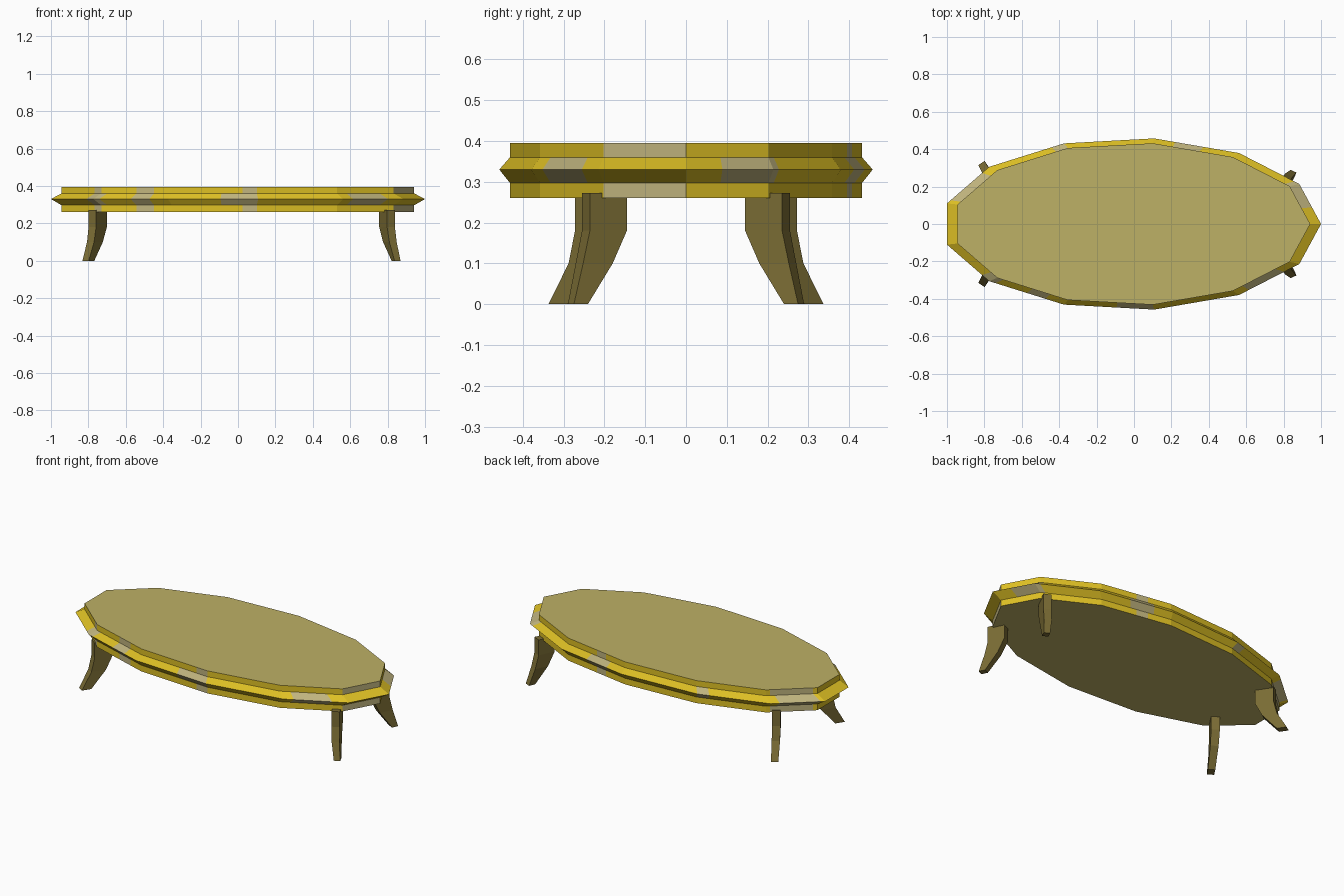
import bpy, bmesh, math
from mathutils import Vector

if "Cube" in bpy.data.objects:
    bpy.data.objects.remove(bpy.data.objects["Cube"])


def material(name, srgb):
    m = bpy.data.materials.new(name)
    lin = [((c / 255 + 0.055) / 1.055) ** 2.4 for c in srgb]
    m.diffuse_color = (*lin, 1)
    m.use_nodes = True
    m.node_tree.nodes["Principled BSDF"].inputs["Base Color"].default_value = m.diffuse_color
    return m


TAN = material("tan top", (190, 177, 102))
GOLD = material("bright gold", (222, 192, 36))
PALE = material("pale worn gold", (192, 180, 126))
OLIVE = material("dark olive gold", (122, 108, 52))


def finish(bm, name, mats):
    bmesh.ops.recalc_face_normals(bm, faces=bm.faces)
    me = bpy.data.meshes.new(name)
    bm.to_mesh(me)
    bm.free()
    for m in mats:
        me.materials.append(m)
    ob = bpy.data.objects.new(name, me)
    bpy.context.collection.objects.link(ob)
    return ob


# Tabletop: a 13-sided oval with a pointed rim band
SIDES, COLS = 13, 12
PROFILE = [(0.26, 0.943), (0.297, 0.943), (0.33, 1.0), (0.36, 0.943), (0.395, 0.943)]
# Pale patches, in side numbers counted round the oval from +x
RIM_PATCHES = [(0.4, 1.1), (2.45, 2.75), (4.0, 4.15), (5.15, 5.95),
               (7.8, 8.05), (8.5, 8.78), (9.57, 9.97), (11.2, 11.75)]
BAND_PATCHES = [(2.5, 2.7), (5.1, 5.9), (7.85, 8.0), (8.5, 8.75),
                (9.8, 10.0), (12.0, 13.0)]


def corner(k):
    a = math.tau * k / SIDES
    return Vector((1.0147 * math.cos(a), 0.461 * math.sin(a), 0))


def outline(i):
    k, t = divmod(i, COLS)
    return corner(k).lerp(corner(k + 1), t / COLS)


bm = bmesh.new()
n = SIDES * COLS
rings = []
for z, s in PROFILE:
    rings.append([bm.verts.new(outline(i) * s + Vector((-0.0147, 0, z))) for i in range(n)])
for r in range(4):
    patches = RIM_PATCHES if r in (1, 2) else BAND_PATCHES
    for i in range(n):
        j = (i + 1) % n
        f = bm.faces.new((rings[r][i], rings[r][j], rings[r + 1][j], rings[r + 1][i]))
        u = (i + 0.5) / COLS
        f.material_index = 2 if any(a <= u <= b for a, b in patches) else 1
bm.faces.new(rings[0][::-1])
bm.faces.new(rings[-1])
finish(bm, "tabletop", [TAN, GOLD, PALE])


# Legs: tapered rectangular sections sweeping outwards
def leg(name, sections, direction, side):
    d = Vector((direction[0], direction[1] * side, 0)).normalized()
    w = Vector((-d.y, d.x, 0))
    bm = bmesh.new()
    loops = []
    for x, y, z, depth, width in sections:
        c = Vector((x, y * side, z))
        loops.append([bm.verts.new(c + d * (a * depth / 2) + w * (b * width / 2))
                      for a, b in ((-1, -1), (1, -1), (1, 1), (-1, 1))])
    for lo, hi in zip(loops, loops[1:]):
        for i in range(4):
            j = (i + 1) % 4
            bm.faces.new((lo[i], lo[j], hi[j], hi[i]))
    bm.faces.new(loops[0])
    bm.faces.new(loops[-1])
    finish(bm, name, [OLIVE])


LEFT = [(-0.80, 0.303, 0, 0.055, 0.04), (-0.765, 0.24, 0.1, 0.085, 0.045),
        (-0.75, 0.215, 0.18, 0.105, 0.048), (-0.75, 0.215, 0.272, 0.105, 0.048)]
RIGHT = [(0.845, 0.265, 0, 0.038, 0.035), (0.812, 0.225, 0.1, 0.08, 0.043),
         (0.797, 0.20, 0.18, 0.1, 0.046), (0.797, 0.20, 0.272, 0.1, 0.046)]
for side, label in ((-1, "front"), (1, "back")):
    leg(label + "_left_leg", LEFT, (-0.55, 0.835), side)
    leg(label + "_right_leg", RIGHT, (0.42, 0.9), side)
